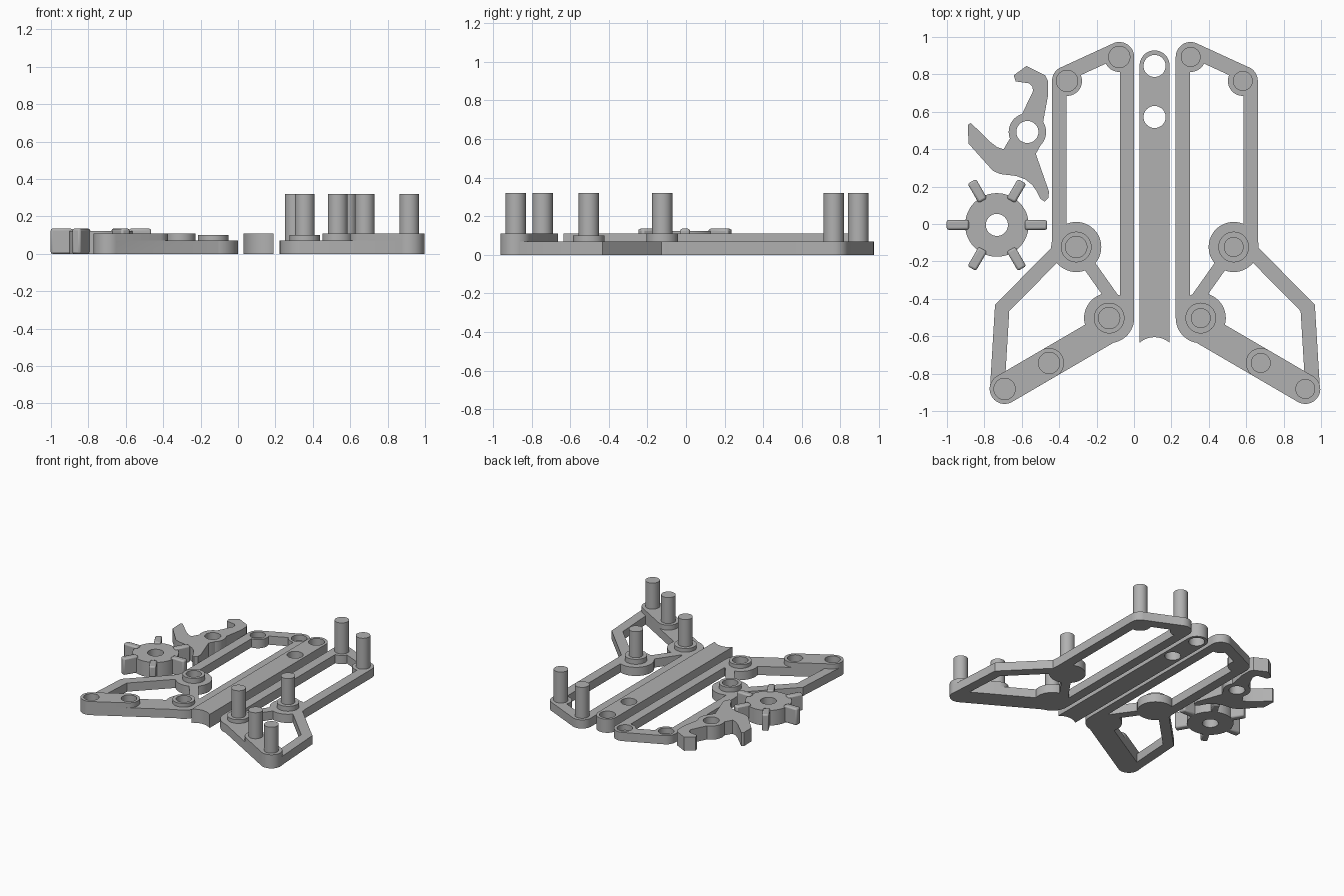
import bpy, bmesh, math
from math import cos, sin, pi
from mathutils import Vector

cube = bpy.data.objects.get("Cube")
if cube:
    bpy.data.objects.remove(cube, do_unlink=True)

grey = bpy.data.materials.new("plain grey")
grey.use_nodes = True
GREY = (0.44, 0.44, 0.44, 1)
grey.diffuse_color = GREY
grey.node_tree.nodes["Principled BSDF"].inputs["Base Color"].default_value = GREY

AXIS = 0.112   # mirror line between the two frame plates
BASE = 0.07    # frame plate thickness
RAISED = 0.11  # thickness of the bar, the lever and the raised tips


# Outline helpers
def circle(x, y, r, n=48):
    return [(x + r * cos(2 * pi * i / n), y + r * sin(2 * pi * i / n)) for i in range(n)]


def capsule(a, b, r, n=20):
    t = math.atan2(b[1] - a[1], b[0] - a[0])
    pts = []
    for c, start in ((b, t - pi / 2), (a, t + pi / 2)):
        pts += [(c[0] + r * cos(start + pi * i / n), c[1] + r * sin(start + pi * i / n))
                for i in range(n + 1)]
    return pts


def ribbon(path, half):
    """Constant width strip with mitred corners."""
    path = [Vector(p) for p in path]
    left, right = [], []
    for i, p in enumerate(path):
        dirs = [(path[j + 1] - path[j]).normalized() for j in (i - 1, i)
                if 0 <= j < len(path) - 1]
        normals = [Vector((-d.y, d.x)) for d in dirs]
        m = sum(normals, Vector((0, 0))).normalized()
        m *= half / m.dot(normals[0])
        left.append(tuple(p + m))
        right.append(tuple(p - m))
    return left + right[::-1]


# Solid helpers
def prism(name, pts, z0, z1):
    bm = bmesh.new()
    face = bm.faces.new([bm.verts.new((x, y, z0)) for x, y in pts])
    top = bmesh.ops.extrude_face_region(bm, geom=[face])["geom"]
    moved = [v for v in top if isinstance(v, bmesh.types.BMVert)]
    bmesh.ops.translate(bm, verts=moved, vec=(0, 0, z1 - z0))
    bmesh.ops.recalc_face_normals(bm, faces=bm.faces)
    mesh = bpy.data.meshes.new(name)
    bm.to_mesh(mesh)
    bm.free()
    mesh.materials.append(grey)
    obj = bpy.data.objects.new(name, mesh)
    bpy.context.collection.objects.link(obj)
    return obj


def combine(obj, other, operation):
    """Apply a boolean and remove the second solid."""
    mod = obj.modifiers.new("combine", "BOOLEAN")
    mod.operation, mod.object, mod.solver = operation, other, "MANIFOLD"
    graph = bpy.context.evaluated_depsgraph_get()
    mesh = bpy.data.meshes.new_from_object(obj.evaluated_get(graph))
    obj.modifiers.remove(mod)
    obj.data = mesh
    bpy.data.objects.remove(other, do_unlink=True)


def add(obj, pts, z1):
    combine(obj, prism("addition", pts, 0, z1), "UNION")


def drill(obj, x, y, r, floor=-0.1):
    combine(obj, prism("cutter", circle(x, y, r), floor, 0.5), "DIFFERENCE")


# Frame layout, measured outward from the mirror line
TOP, CORNER = (0.191, 0.893), (0.470, 0.765)
HUB, KNEE = (0.421, -0.123), (0.245, -0.503)
MID, TIP = (0.566, -0.743), (0.804, -0.882)
PEGS = {"top": (TOP, BASE), "corner": (CORNER, BASE), "hub": (HUB, RAISED),
        "knee": (KNEE, 0.10), "mid": (MID, RAISED), "tip": (TIP, RAISED)}


def frame(name, side):
    def put(pts):
        return [(AXIS + side * x, y) for x, y in pts]

    obj = prism(name, put(ribbon([(0.512, 0.765), (0.512, -0.14), (0.817, -0.449),
                                  (0.843, -0.88)], 0.039)), 0, BASE)
    flat = [
        circle(*TOP, 0.08), circle(*CORNER, 0.08),              # upper corners
        ribbon([(0.207, 0.928), (0.486, 0.80)], 0.041),         # upper arm
        ribbon([(0.149, 0.893), (0.149, -0.503)], 0.038),       # inner rail
        circle(*HUB, 0.134), circle(*KNEE, 0.134),              # round pads
        ribbon([HUB, (0.225, -0.40)], 0.034),                   # brace
        capsule(TIP, (0.223, -0.543), 0.08),                    # lower arm
    ]
    for pts in flat:
        add(obj, put(pts), BASE)
    add(obj, put(capsule(TIP, MID, 0.08)), RAISED)              # raised tip
    for key in ("hub", "knee"):                                 # bosses
        (x, y), height = PEGS[key]
        add(obj, put(circle(x, y, 0.082)), height)
    return obj


# Pin plate on the left, socket plate on the right
frame("pin_plate", 1)
for key, ((x, y), height) in PEGS.items():
    prism(key + "_pin", circle(AXIS + x, y, 0.053), height - 0.01, 0.32)
sockets = frame("socket_plate", -1)
for (x, y), height in PEGS.values():
    drill(sockets, AXIS - x, y, 0.057, 0.025)

# Centre bar with two holes and a hollowed front end
bar = prism("centre_bar", capsule((0.11, 0.848), (0.11, -0.56), 0.08), 0, RAISED)
add(bar, ribbon([(0.11, 0.5), (0.11, -0.635)], 0.08), RAISED)
drill(bar, 0.11, 0.845, 0.059)
drill(bar, 0.11, 0.572, 0.059)
drill(bar, 0.11, -0.727, 0.122)

# Toothed wheel
WX, WY = -0.733, -0.005
wheel = prism("wheel", circle(WX, WY, 0.17), 0, 0.122)
drill(wheel, WX, WY, 0.059)
for i in range(6):
    d = Vector((cos(i * pi / 3), sin(i * pi / 3)))
    c = Vector((WX, WY))
    tooth = prism("wheel_tooth", ribbon([c + d * 0.15, c + d * 0.269], 0.026), 0, 0.135)
    bev = tooth.modifiers.new("soft edges", "BEVEL")
    bev.width, bev.segments = 0.011, 2

# Two-armed lever
lever = prism("lever", [
    (-0.575, 0.845), (-0.475, 0.795), (-0.46, 0.765), (-0.46, 0.685), (-0.485, 0.55),
    (-0.50, 0.42), (-0.525, 0.375), (-0.455, 0.175), (-0.457, 0.14), (-0.478, 0.12),
    (-0.50, 0.135), (-0.52, 0.175), (-0.545, 0.21), (-0.58, 0.238), (-0.63, 0.257),
    (-0.715, 0.267), (-0.755, 0.285), (-0.885, 0.43), (-0.888, 0.53), (-0.872, 0.54),
    (-0.77, 0.44), (-0.73, 0.41), (-0.697, 0.40), (-0.65, 0.48), (-0.60, 0.585),
    (-0.54, 0.71), (-0.543, 0.735), (-0.56, 0.752), (-0.632, 0.762), (-0.643, 0.795),
], 0, RAISED)
add(lever, circle(-0.57, 0.492, 0.10), RAISED)
drill(lever, -0.57, 0.492, 0.059)

# Smooth the round walls and keep the rims crisp
bpy.ops.object.select_all(action="DESELECT")
for obj in bpy.context.collection.objects:
    if obj.type == "MESH" and obj.data.materials and obj.data.materials[0] == grey:
        obj.select_set(True)
        bpy.context.view_layer.objects.active = obj
bpy.ops.object.shade_smooth_by_angle(angle=math.radians(30))
